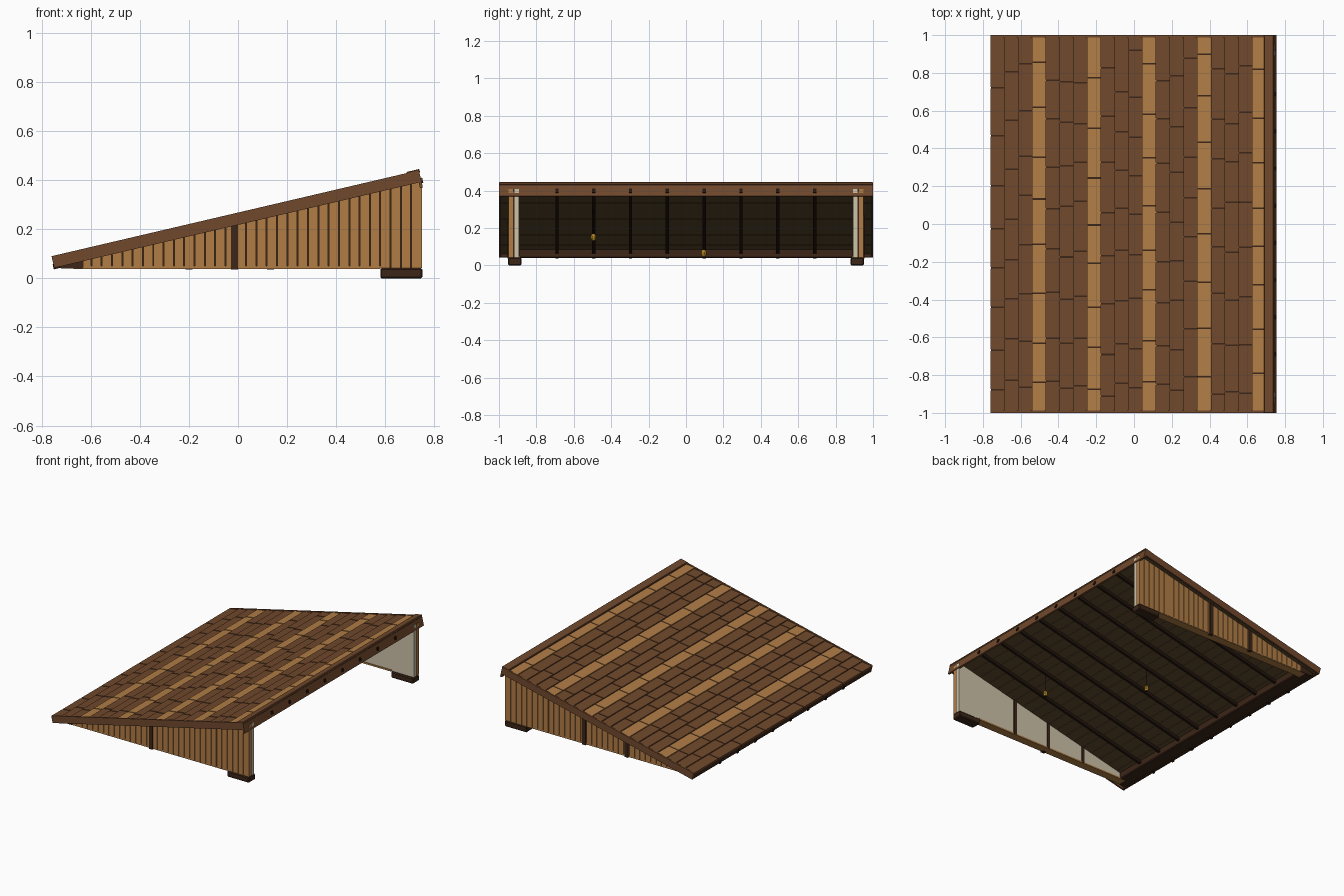
import bpy, bmesh, math, random
from mathutils import Matrix, Vector

if "Cube" in bpy.data.objects:
    bpy.data.objects.remove(bpy.data.objects["Cube"])

random.seed(4)
ANG = math.atan(0.234)
SLOPE = Matrix.Translation((0, 0, 0.243)) @ Matrix.Rotation(-ANG, 4, 'Y')


def mat(name, r, g, b):
    m = bpy.data.materials.new(name)
    m.diffuse_color = (*[(c / 255) ** 2.2 for c in (r, g, b)], 1)
    m.use_nodes = True
    m.node_tree.nodes["Principled BSDF"].inputs["Base Color"].default_value = m.diffuse_color
    return m


BROWN = mat("brown wood", 112, 74, 48)
DARK = mat("dark wood", 62, 42, 30)
BLACK = mat("blackened wood", 40, 28, 22)
TAN = mat("tan wood", 176, 124, 72)
OLIVE = mat("soffit wood", 92, 74, 48)
CREAM = mat("plaster", 205, 194, 168)
GOLD = mat("lantern gold", 200, 150, 45)


def prism(bm, pts, y0, y1):
    """Extrude an x-z outline from y0 to y1."""
    a = [bm.verts.new((x, y0, z)) for x, z in pts]
    b = [bm.verts.new((x, y1, z)) for x, z in pts]
    bm.faces.new(a)
    bm.faces.new(b[::-1])
    n = len(pts)
    for i in range(n):
        bm.faces.new((a[i], b[i], b[(i + 1) % n], a[(i + 1) % n]))


def box(bm, x0, x1, y0, y1, z0, z1):
    prism(bm, [(x0, z0), (x1, z0), (x1, z1), (x0, z1)], y0, y1)


def finish(name, bm, material, sloped=False, bevel=0):
    bmesh.ops.recalc_face_normals(bm, faces=bm.faces)
    if sloped:
        bm.transform(SLOPE)
    me = bpy.data.meshes.new(name)
    bm.to_mesh(me)
    bm.free()
    ob = bpy.data.objects.new(name, me)
    bpy.context.collection.objects.link(ob)
    me.materials.append(material)
    if bevel:
        mod = ob.modifiers.new("bevel", 'BEVEL')
        mod.width = bevel
        mod.segments = 1
    return ob


def boxes(name, material, items, sloped=False, bevel=0):
    bm = bmesh.new()
    for it in items:
        box(bm, *it)
    return finish(name, bm, material, sloped, bevel)


# --- Roof shingles: overlapping wedge courses, every fourth one tan ---
P = 0.0749
brown, tan, under = bmesh.new(), bmesh.new(), bmesh.new()
for k in range(20):
    u = -0.775 + k * P
    u2 = min(u + 0.1, 0.755)
    course = [(u, 0.012), (u, 0.024), (u2, 0.013), (u2, 0.004)]
    prism(under, [(u + 0.002, 0.008), (u + 0.002, 0.0205), (u2, 0.0095), (u2, 0.003)], -0.99, 0.99)
    y = -0.99
    end = y + random.uniform(0.08, 0.24)
    while y < 0.99:
        if end > 0.93:
            end = 0.994
        prism(tan if k % 4 == 3 else brown, course, y, end - 0.008 if end < 0.99 else 0.99)
        y, end = end, end + random.uniform(0.2, 0.27)
finish("brown_shingles", brown, BROWN, True)
finish("tan_shingles", tan, TAN, True)
finish("shingle_underlay", under, DARK, True)

# --- Roof deck, soffit boards, rafters and edge boards ---
boxes("roof_deck", DARK, [(-0.77, 0.757, -0.988, 0.988, -0.005, 0.008)], True)
boxes("soffit_boards", OLIVE, [(-0.767 + i * P, -0.767 + (i + 1) * P - 0.003, -0.988, 0.988, -0.009, -0.004)
                               for i in range(20)], True)
boxes("rafters", BLACK, [(-0.778, 0.769, y - 0.009, y + 0.009, -0.03, -0.008)
                         for y in [-0.69 + 0.1968 * i for i in range(8)]], True)
boxes("barge_boards", BROWN, [(-0.775, 0.76, s * 0.994 - 0.006, s * 0.994 + 0.006, -0.0245, 0.0245)
                              for s in (-1, 1)], True)
boxes("eave_fascia", DARK, [(-0.774, -0.762, -0.99, 0.99, -0.0245, 0.013)], True)
boxes("ridge_fascia", BROWN, [(0.751, 0.763, -1, 1, -0.048, 0.024)], True)
boxes("ridge_cap", BROWN, [(0.712, 0.766, -1, 1, 0.014, 0.029)], True, 0.003)


# --- Side walls, tapering under the slope ---
def top(x):
    return 0.234 + 0.234 * x


def taper(bm, x0, x1, y0, y1, z0=0.042, drop=0.0):
    prism(bm, [(x0, z0), (x1, z0), (x1, top(x1) - drop), (x0, top(x0) - drop)], y0, y1)


for s, side in ((-1, "front"), (1, "back")):
    bm = bmesh.new()
    n, x0, x1 = 34, -0.68, 0.75
    w = (x1 - x0) / n
    for i in range(n):
        taper(bm, x0 + i * w, x0 + (i + 1) * w - 0.004 * (i < n - 1), s * 0.925, s * 0.948)
    finish(side + "_wall_planks", bm, TAN)

    bm = bmesh.new()
    taper(bm, -0.68, 0.748, s * 0.917, s * 0.928)
    finish(side + "_wall_core", bm, DARK)

    bm = bmesh.new()
    taper(bm, -0.7, 0.75, s * 0.893, s * 0.918)
    finish(side + "_wall_plaster", bm, CREAM)

    bm = bmesh.new()
    for x in (0.27, -0.015, -0.31):
        taper(bm, x - 0.011, x + 0.011, s * 0.887, s * 0.895)
    finish(side + "_wall_studs", bm, DARK)

    # outer posts differ between the two walls
    bm = bmesh.new()
    for x in ((-0.015,) if s < 0 else (0.133, -0.2)):
        taper(bm, x - 0.014, x + 0.014, s * 0.93, s * 0.954, 0.036)
    finish(side + "_outer_posts", bm, DARK)

    boxes(side + "_sill", TAN, [(-0.67, 0.58, s * 0.888, s * 0.946, 0.039, 0.05)])
    boxes(side + "_foot", DARK, [(0.58, 0.752, s * 0.88, s * 0.952, 0, 0.042)], bevel=0.006)

# --- Low beam along the eave ---
bm = bmesh.new()
prism(bm, [(-0.72, 0.04), (-0.635, 0.04), (-0.63, 0.046), (-0.63, top(-0.63)), (-0.73, top(-0.73)), (-0.73, 0.046)],
      -0.95, 0.95)
finish("eave_beam", bm, DARK)

# --- Hanging lanterns ---
for i, (x, y, z) in enumerate(((0.343, -0.495, 0.15), (-0.027, 0.095, 0.065))):
    bm = bmesh.new()
    bmesh.ops.create_uvsphere(bm, u_segments=10, v_segments=6, radius=1,
                              matrix=Matrix.Translation((x, y, z)) @ Matrix.Diagonal((0.015, 0.015, 0.021, 1)))
    finish("lantern_%d" % (i + 1), bm, GOLD)
    bm = bmesh.new()
    zt = top(x) - 0.01
    for r, a, b in ((0.0018, z + 0.018, zt), (0.008, z + 0.017, z + 0.024), (0.008, z - 0.024, z - 0.017)):
        bmesh.ops.create_cone(bm, cap_ends=True, segments=8, radius1=r, radius2=r, depth=b - a,
                              matrix=Matrix.Translation((x, y, (a + b) / 2)))
    finish("lantern_cord_%d" % (i + 1), bm, BLACK)
